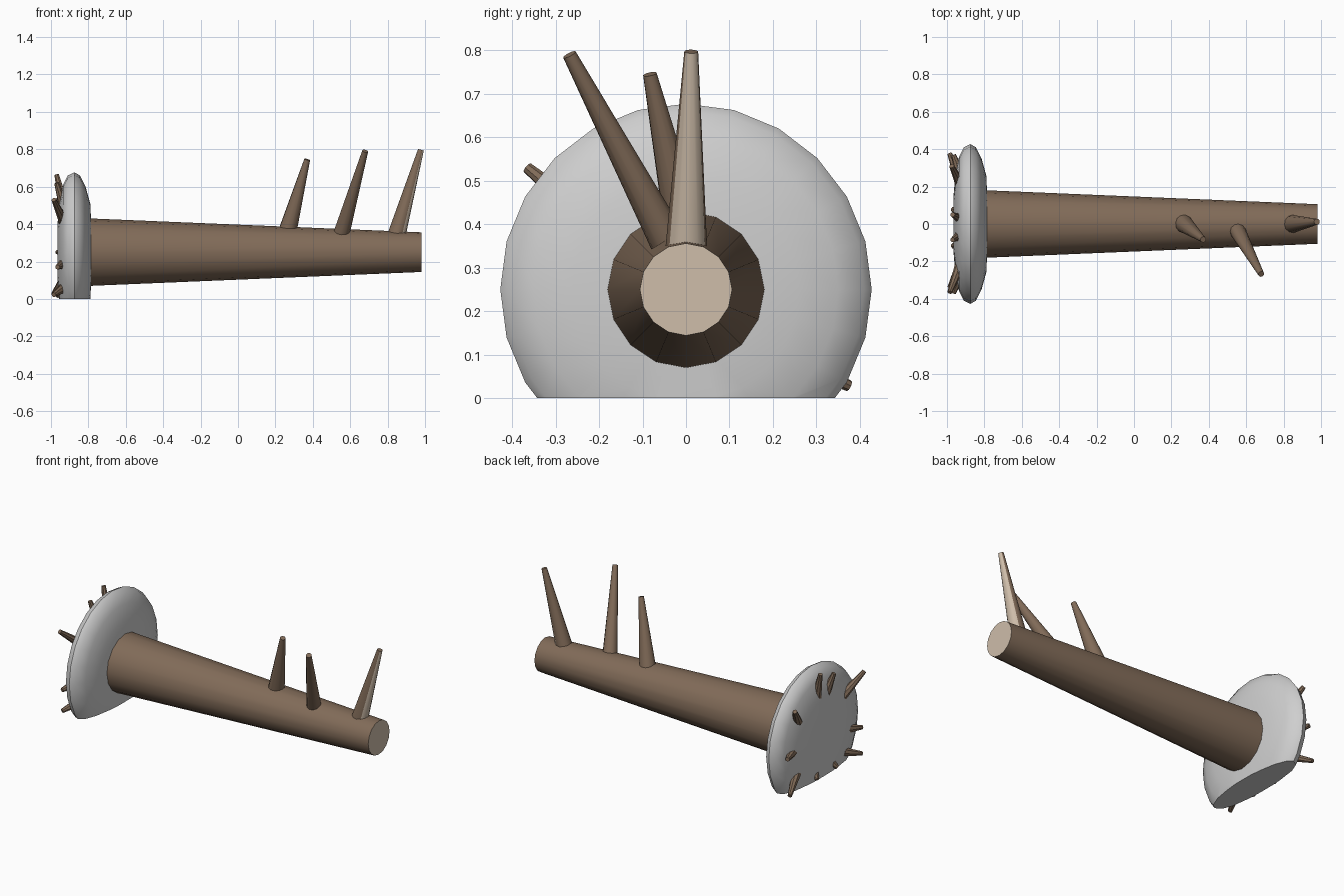
import bpy, bmesh, math
from mathutils import Vector

if "Cube" in bpy.data.objects:
    bpy.data.objects.remove(bpy.data.objects["Cube"])


def material(name, rgb):
    m = bpy.data.materials.new(name)
    m.diffuse_color = (*rgb, 1.0)
    m.use_nodes = True
    m.node_tree.nodes["Principled BSDF"].inputs["Base Color"].default_value = m.diffuse_color
    return m


bark = material("brown_bark", (0.22, 0.147, 0.098))
cut_wood = material("pale_cut_wood", (0.62, 0.51, 0.40))
grey = material("light_grey", (0.62, 0.62, 0.62))
AXIS_Z = 0.25


def finish(name, bm, mats, angle=40):
    bmesh.ops.recalc_face_normals(bm, faces=bm.faces)
    mesh = bpy.data.meshes.new(name)
    bm.to_mesh(mesh)
    bm.free()
    for m in mats:
        mesh.materials.append(m)
    ob = bpy.data.objects.new(name, mesh)
    bpy.context.collection.objects.link(ob)
    bpy.ops.object.select_all(action='DESELECT')
    ob.select_set(True)
    bpy.context.view_layer.objects.active = ob
    bpy.ops.object.shade_smooth_by_angle(angle=math.radians(angle))
    return ob


def cone(name, start, end, r1, r2, sides, pale_x=None):
    """Tapered cylinder; faces whose normal x exceeds pale_x get pale wood."""
    a, b = Vector(start), Vector(end)
    d = b - a
    bm = bmesh.new()
    bmesh.ops.create_cone(bm, cap_ends=True, segments=sides, radius1=r1,
                          radius2=r2, depth=d.length)
    rot = d.to_track_quat('Z', 'Y')
    for v in bm.verts:
        v.co = rot @ v.co + (a + b) / 2
    bm.normal_update()
    if pale_x is not None:
        for f in bm.faces:
            f.material_index = int(f.normal.x > pale_x)
    return finish(name, bm, [bark, cut_wood])


# Trunk with a pale sawn end
cone("trunk", (-0.88, 0, AXIS_Z), (0.98, 0, AXIS_Z), 0.184, 0.106, 16, 0.9)

# Branch stubs; the one by the sawn end is stripped on its outer side
cone("branch_inner", (0.262, 0.005, 0.35), (0.37, -0.083, 0.745), 0.05, 0.016, 12)
cone("branch_middle", (0.545, -0.02, 0.32), (0.68, -0.268, 0.79), 0.045, 0.016, 12)
cone("branch_outer", (0.842, 0.0, 0.32), (0.978, 0.012, 0.797), 0.05, 0.016, 12, 0.45)

# Rounded root plate: revolved profile (x, radius), flattened where it rests
profile = [(-0.965, 0.15), (-0.955, 0.27), (-0.935, 0.36), (-0.91, 0.41),
           (-0.875, 0.427), (-0.845, 0.41), (-0.815, 0.35), (-0.79, 0.26),
           (-0.783, 0.12)]
SEG = 24
bm = bmesh.new()
rings = [[bm.verts.new((x, r * math.cos(2 * math.pi * i / SEG),
                        AXIS_Z + r * math.sin(2 * math.pi * i / SEG)))
          for i in range(SEG)] for x, r in profile]
for p, q in zip(rings, rings[1:]):
    for i in range(SEG):
        j = (i + 1) % SEG
        bm.faces.new((p[i], p[j], q[j], q[i]))
bm.faces.new(rings[0])
bm.faces.new(rings[-1])
cut = bmesh.ops.bisect_plane(bm, geom=bm.verts[:] + bm.edges[:] + bm.faces[:],
                             plane_co=(0, 0, 0), plane_no=(0, 0, 1),
                             clear_inner=True)
bmesh.ops.holes_fill(bm, edges=[e for e in bm.edges if e.is_boundary])
finish("root_plate", bm, [grey], 50)

# Root stubs around the back: base (y, z) and tip (x, y, z)
roots = [((0.03, 0.50), (-0.97, 0.05, 0.665)),
         ((-0.06, 0.49), (-0.97, -0.085, 0.62)),
         ((-0.22, 0.41), (-0.985, -0.365, 0.53)),
         ((0.22, 0.42), (-0.975, 0.31, 0.53)),
         ((0.27, 0.25), (-0.965, 0.37, 0.25)),
         ((0.23, 0.10), (-0.985, 0.375, 0.028)),
         ((0.06, 0.00), (-0.97, 0.08, -0.04)),
         ((-0.10, 0.00), (-0.97, -0.12, -0.04)),
         ((-0.23, 0.06), (-0.985, -0.34, 0.022)),
         ((-0.27, 0.19), (-0.965, -0.37, 0.17))]
for n, ((y, z), tip) in enumerate(roots, 1):
    # keep the lowest stubs just above the resting plane
    tip = (tip[0], tip[1], max(tip[2], 0.015))
    z = max(z, 0.05)
    cone(f"root_stub_{n}", (-0.93, y, z), tip, 0.028, 0.013, 8)
